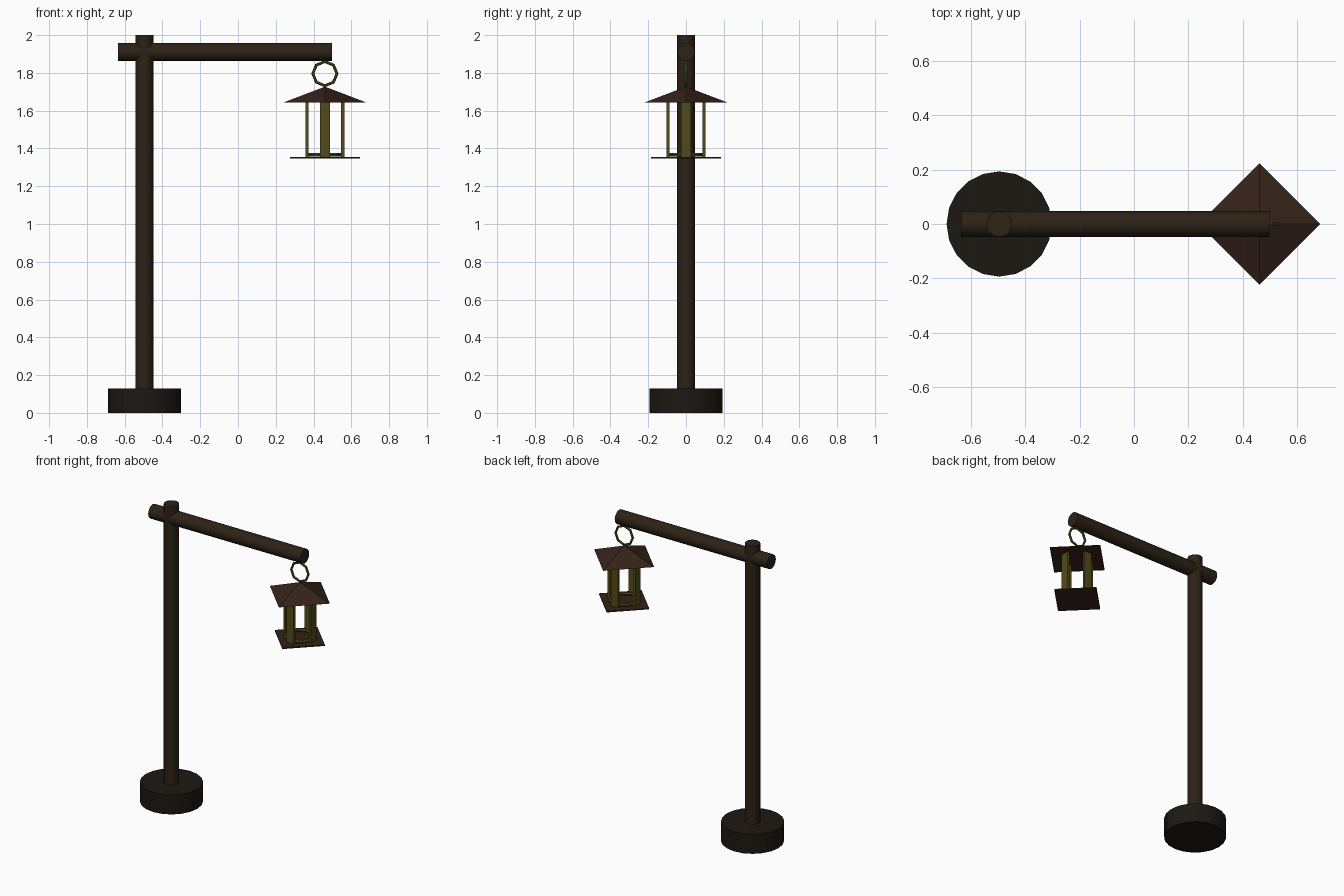
import bpy
from math import pi, cos, sin

if "Cube" in bpy.data.objects:
    bpy.data.objects.remove(bpy.data.objects["Cube"])

POST_X, LAMP_X = -0.495, 0.46


def material(name, rgb):
    m = bpy.data.materials.new(name)
    m.diffuse_color = (*rgb, 1)
    m.use_nodes = True
    m.node_tree.nodes["Principled BSDF"].inputs["Base Color"].default_value = m.diffuse_color
    return m


stone = material("dark_stone", (0.012, 0.009, 0.006))
wood = material("dark_wood", (0.026, 0.016, 0.008))
roof_mat = material("roof_brown", (0.035, 0.016, 0.010))
brass = material("old_brass", (0.085, 0.070, 0.010))


def finish(name, mat, smooth=False):
    o = bpy.context.object
    o.name = name
    o.data.materials.append(mat)
    if smooth:
        bpy.ops.object.shade_smooth_by_angle()
    return o


def cylinder(name, radius, length, loc, mat, rot=(0, 0, 0)):
    bpy.ops.mesh.primitive_cylinder_add(vertices=20, radius=radius, depth=length,
                                        location=loc, rotation=rot)
    return finish(name, mat, True)


def ring(name, major, minor, loc, rot=(0, 0, 0)):
    bpy.ops.mesh.primitive_torus_add(major_segments=8, minor_segments=6, major_radius=major,
                                     minor_radius=minor, location=loc, rotation=rot)
    return finish(name, brass)


def box(name, size, loc, rot_z, mat):
    bpy.ops.mesh.primitive_cube_add(size=1, location=loc, rotation=(0, 0, rot_z))
    bpy.context.object.scale = size
    return finish(name, mat)


# Foot, upright post and horizontal beam
cylinder("base", 0.193, 0.13, (POST_X, 0, 0.065), stone)
cylinder("post", 0.047, 1.90, (POST_X, 0, 1.05), wood)
cylinder("beam", 0.047, 1.132, (-0.069, 0, 1.911), wood, (0, pi / 2, 0))

# Ring the lantern hangs from
ring("hanging_ring", 0.064, 0.008, (LAMP_X, 0, 1.796), (pi / 2, 0, 0))

# Pyramid roof, corners on the axes
bpy.ops.mesh.primitive_cone_add(vertices=4, radius1=0.223, radius2=0, depth=0.085,
                                location=(LAMP_X, 0, 1.6845))
finish("lantern_roof", roof_mat)

# Thin square floor, turned to match the roof
side = 0.186 * 2 ** 0.5
box("lantern_floor", (side, side, 0.008), (LAMP_X, 0, 1.352), pi / 4, roof_mat)

# Ring on the floor and four flat uprights
ring("lantern_floor_ring", 0.088, 0.011, (LAMP_X, 0, 1.367))
for i in range(4):
    a = i * pi / 2
    box(f"lantern_upright_{i + 1}", (0.017, 0.054, 0.288),
        (LAMP_X + 0.095 * cos(a), 0.095 * sin(a), 1.499), a, brass)
